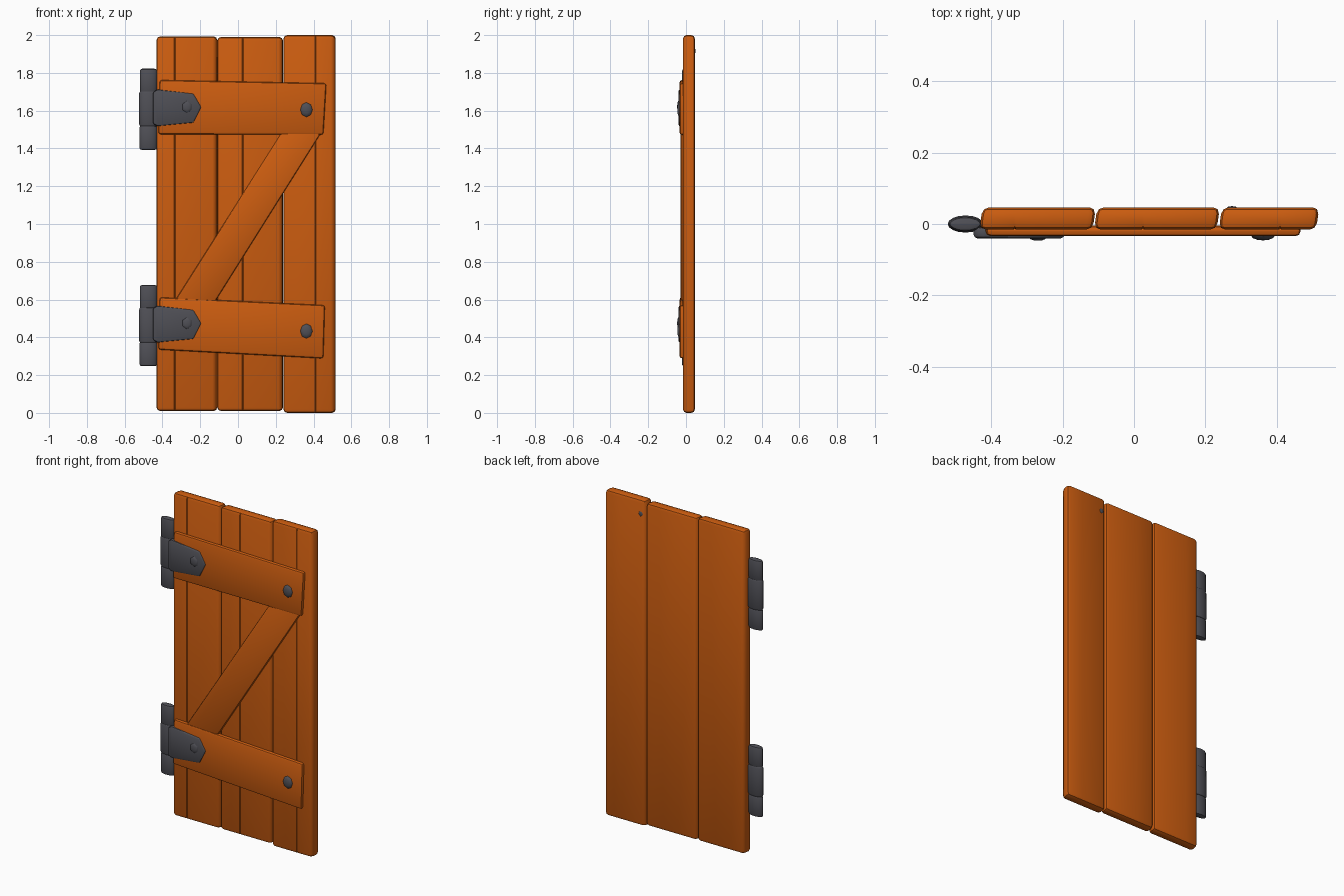
import bpy, bmesh, math
from mathutils import Vector, Matrix

cube = bpy.data.objects.get("Cube")
if cube:
    bpy.data.objects.remove(cube, do_unlink=True)


def material(name, color):
    m = bpy.data.materials.new(name)
    m.use_nodes = True
    m.diffuse_color = color
    m.node_tree.nodes["Principled BSDF"].inputs["Base Color"].default_value = color
    return m


WOOD = material("orange_wood", (0.60, 0.108, 0.005, 1))
IRON = material("dark_iron", (0.078, 0.078, 0.092, 1))


def finish(bm, name, mat):
    bmesh.ops.recalc_face_normals(bm, faces=bm.faces)
    mesh = bpy.data.meshes.new(name)
    bm.to_mesh(mesh)
    bm.free()
    mesh.materials.append(mat)
    ob = bpy.data.objects.new(name, mesh)
    bpy.context.collection.objects.link(ob)
    bpy.ops.object.select_all(action="DESELECT")
    ob.select_set(True)
    bpy.context.view_layer.objects.active = ob
    bpy.ops.object.shade_smooth_by_angle(angle=math.radians(40))
    return ob


def slab(name, outline, front, back, bevel, mat, lean=0.0, groove=None):
    """Extrude an x-z outline through y, round it, optionally cut a groove."""
    bm = bmesh.new()
    rings = [[bm.verts.new((x + dx, y, z)) for x, z in outline]
             for y, dx in ((front, -lean), (back, 0))]
    bm.faces.new(rings[0])
    bm.faces.new(rings[1][::-1])
    for i in range(len(outline)):
        j = (i + 1) % len(outline)
        bm.faces.new((rings[0][i], rings[1][i], rings[1][j], rings[0][j]))
    bmesh.ops.recalc_face_normals(bm, faces=bm.faces)
    bmesh.ops.bevel(bm, geom=bm.edges[:], offset=bevel, segments=2,
                    profile=0.5, affect="EDGES", clamp_overlap=True)
    if groove is not None:
        for offset in (-0.003, 0, 0.003):
            bmesh.ops.bisect_plane(bm, geom=bm.verts[:] + bm.edges[:] + bm.faces[:],
                                   plane_co=(groove + offset, 0, 0), plane_no=(1, 0, 0))
        for v in bm.verts:
            if abs(v.co.x - groove) < 0.001 and v.co.y < front + 0.01:
                v.co.y += 0.004
    return finish(bm, name, mat)


def dome(name, x, y, z, radius, height, mat, segments=8):
    """Flattened rivet head centred on a surface."""
    bm = bmesh.new()
    bmesh.ops.create_uvsphere(bm, u_segments=segments, v_segments=6, radius=1)
    turn = Matrix.Rotation(math.radians(90), 4, "X")
    size = Matrix.Diagonal((radius, height, radius * 1.2, 1))
    bm.transform(Matrix.Translation((x, y, z)) @ size @ turn)
    return finish(bm, name, mat)


def barrel(name, x, z, height, rx, ry):
    """Oval hinge knuckle with rounded rims."""
    bm = bmesh.new()
    bmesh.ops.create_cone(bm, cap_ends=True, segments=16, radius1=1, radius2=1, depth=height)
    bm.transform(Matrix.Translation((x, 0, z)) @ Matrix.Diagonal((rx, ry, 1, 1)))
    rims = [e for e in bm.edges if abs(e.verts[0].co.z - e.verts[1].co.z) < 0.001]
    bmesh.ops.bevel(bm, geom=rims, offset=0.012, segments=2, profile=0.5, affect="EDGES")
    return finish(bm, name, IRON)


# Upright planks, with leaning side edges and a shallow groove down the front
for name, x0, x1, top, groove in (
        ("right_plank", -0.425, -0.107, 1.993, -0.335),
        ("middle_plank", -0.103, 0.241, 1.990, 0.025),
        ("left_plank", 0.247, 0.52, 2.0, 0.41)):
    bottom = 0.0 if name == "left_plank" else 0.01
    slab(name, [(x0, bottom), (x1, bottom), (x1, top), (x0, top)],
         -0.016, 0.047, 0.019, WOOD, lean=0.009, groove=groove)

# Cross braces and the diagonal between them
slab("upper_brace", [(-0.422, 1.475), (0.452, 1.472), (0.468, 1.745), (-0.415, 1.762)],
     -0.034, -0.004, 0.013, WOOD)
slab("lower_brace", [(-0.422, 0.335), (0.452, 0.288), (0.46, 0.57), (-0.415, 0.612)],
     -0.034, -0.004, 0.013, WOOD)
slab("diagonal_brace", [(-0.34, 0.585), (-0.13, 0.575), (0.445, 1.49), (0.235, 1.49)],
     -0.029, -0.004, 0.01, WOOD)

# Hinges: three-part barrel, pointed strap, rivet, and the bolt at the far end
for label, z, bolt_z in (("upper", 1.615, 1.605), ("lower", 0.47, 0.433)):
    barrel(label + "_hinge_top_knuckle", -0.474, z + 0.142, 0.13, 0.046, 0.021)
    barrel(label + "_hinge_middle_knuckle", -0.473, z - 0.005, 0.19, 0.05, 0.024)
    barrel(label + "_hinge_bottom_knuckle", -0.475, z - 0.158, 0.13, 0.047, 0.022)
    slab(label + "_hinge_strap",
         [(-0.45, z - 0.085), (-0.425, z - 0.098), (-0.235, z - 0.08), (-0.193, z + 0.004),
          (-0.235, z + 0.076), (-0.425, z + 0.098), (-0.45, z + 0.085)],
         -0.04, -0.008, 0.01, IRON)
    dome(label + "_strap_rivet", -0.27, -0.038, z + 0.005, 0.028, 0.009, IRON, 6)
    dome(label + "_brace_bolt", 0.362, -0.033, bolt_z, 0.033, 0.013, IRON)

# Nail tip showing through the back
dome("back_nail_tip", 0.275, 0.046, 1.915, 0.014, 0.004, IRON)
